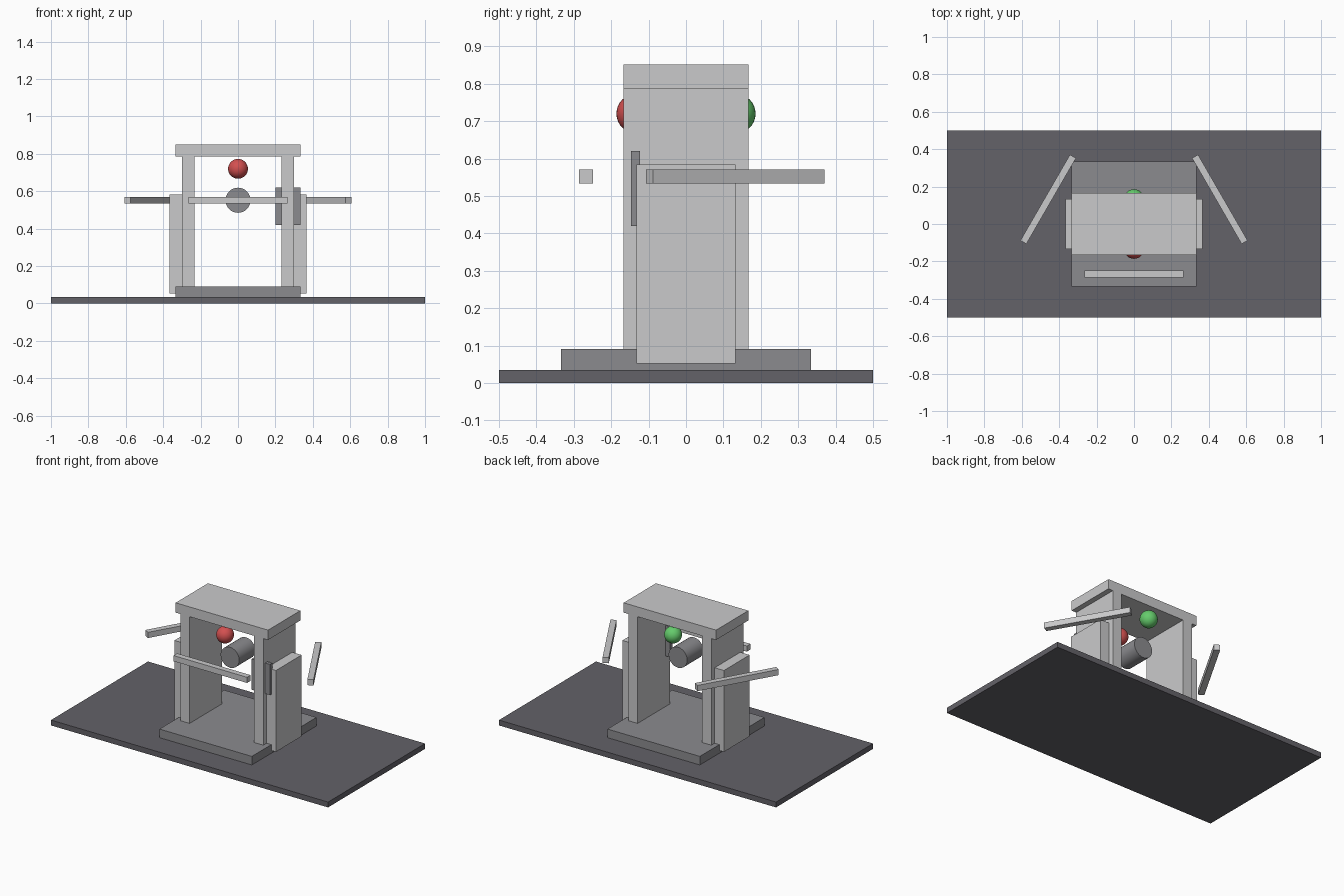
import bpy
import math

cube = bpy.data.objects.get("Cube")
if cube:
    bpy.data.objects.remove(cube, do_unlink=True)


def material(name, color):
    mat = bpy.data.materials.new(name)
    mat.use_nodes = True
    mat.diffuse_color = (*color, 1)
    bsdf = next(n for n in mat.node_tree.nodes if n.type == 'BSDF_PRINCIPLED')
    bsdf.inputs["Base Color"].default_value = (*color, 1)
    return mat


light_grey = material("light grey", (0.59, 0.59, 0.60))
mid_grey = material("mid grey", (0.26, 0.26, 0.275))
dark_grey = material("dark grey", (0.126, 0.122, 0.14))
red = material("red", (0.65, 0.08, 0.08))
green = material("green", (0.13, 0.60, 0.15))


def finish(name, mat):
    obj = bpy.context.object
    obj.name = name
    obj.data.name = name
    obj.data.materials.append(mat)
    return obj


def box(name, mat, center, size, turn=0):
    bpy.ops.mesh.primitive_cube_add(size=1, location=center)
    obj = finish(name, mat)
    obj.scale = size
    bpy.ops.object.transform_apply(location=False, rotation=False, scale=True)
    obj.rotation_euler.z = math.radians(turn)
    return obj


def ball(name, mat, center, radius):
    bpy.ops.mesh.primitive_uv_sphere_add(
        segments=32, ring_count=16, radius=radius, location=center)
    finish(name, mat)
    bpy.ops.object.shade_smooth()


# Ground and plinth
box("floor", dark_grey, (0, 0, 0.0175), (2, 1, 0.035))
box("plinth", mid_grey, (0, 0, 0.0625), (0.667, 0.667, 0.057))

# Gate: walls, outer side panels and roof
for side, word in ((-1, "right"), (1, "left")):
    box(f"{word}_wall", light_grey,
        (side * 0.266, 0, 0.44), (0.066, 0.333, 0.70))
    box(f"{word}_side_panel", light_grey,
        (side * 0.333, 0, 0.318), (0.067, 0.265, 0.531))
    # Slanted rail beside each wall
    box(f"{word}_rail", light_grey,
        (side * 0.459, 0.132, 0.552), (0.53, 0.037, 0.037), -60 * side)
box("roof", light_grey, (0, 0, 0.819), (0.667, 0.333, 0.064))

# Front rail and control plate
box("front_rail", light_grey, (0, -0.267, 0.552), (0.53, 0.037, 0.037))
box("control_plate", mid_grey, (0.267, -0.135, 0.52), (0.133, 0.025, 0.2))

# Central drum, lying front to back
bpy.ops.mesh.primitive_cylinder_add(
    vertices=32, radius=0.067, depth=0.167, location=(0, 0, 0.552),
    rotation=(math.pi / 2, 0, 0))
finish("drum", mid_grey)
bpy.ops.object.shade_smooth_by_angle()

# Signal lamps
ball("front_lamp", red, (0, -0.133, 0.72), 0.053)
ball("back_lamp", green, (0, 0.133, 0.72), 0.053)
